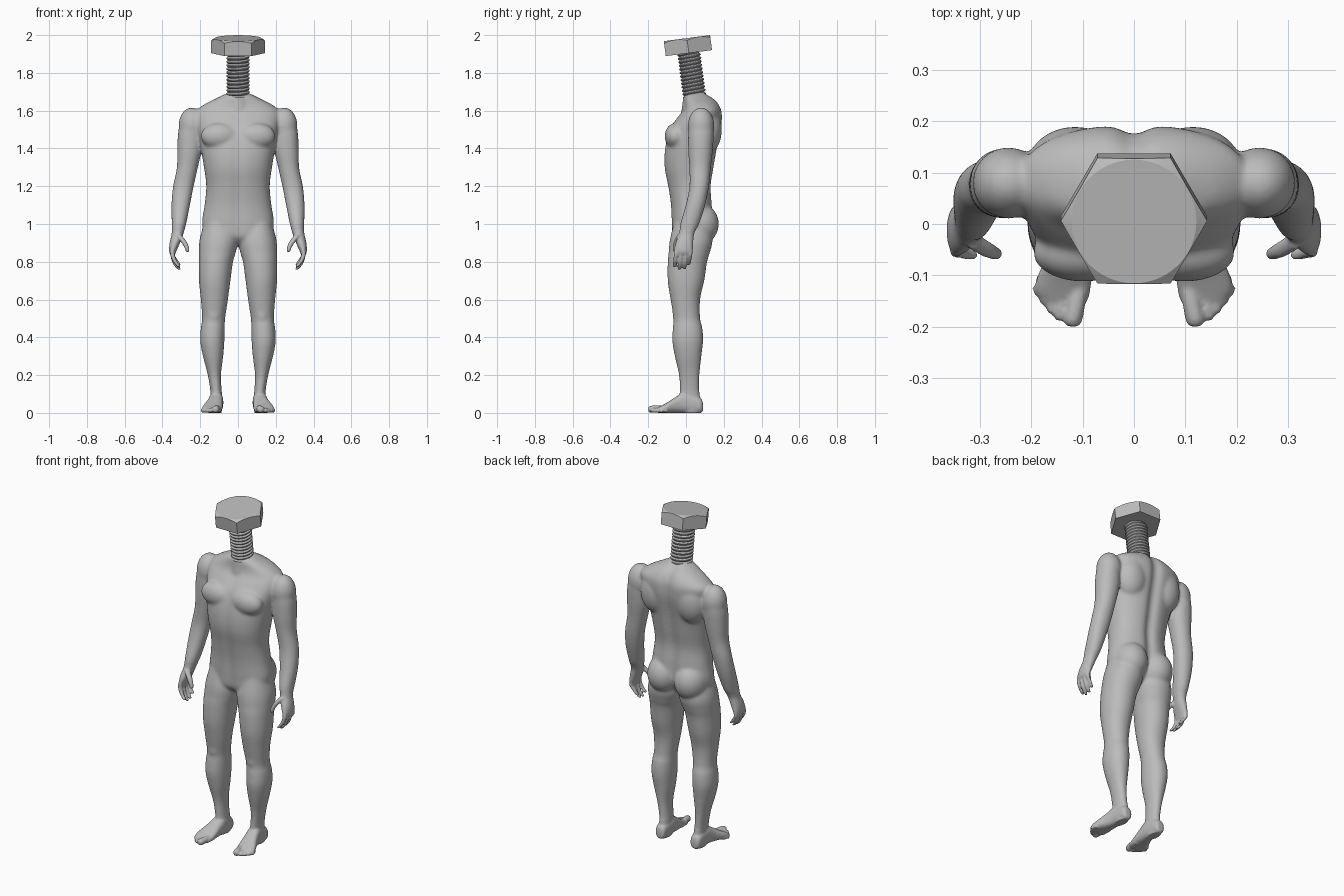
import bpy, bmesh, math
from mathutils import Matrix

if "Cube" in bpy.data.objects:
    bpy.data.objects.remove(bpy.data.objects["Cube"])

grey = bpy.data.materials.new("plain grey")
grey.diffuse_color = (0.5, 0.5, 0.5, 1)
grey.use_nodes = True
grey.node_tree.nodes["Principled BSDF"].inputs["Base Color"].default_value = grey.diffuse_color


def make_object(name, bm):
    bmesh.ops.recalc_face_normals(bm, faces=bm.faces)
    me = bpy.data.meshes.new(name)
    bm.to_mesh(me)
    bm.free()
    me.materials.append(grey)
    ob = bpy.data.objects.new(name, me)
    bpy.context.collection.objects.link(ob)
    bpy.ops.object.select_all(action='DESELECT')
    ob.select_set(True)
    bpy.context.view_layer.objects.active = ob
    return ob


def skin(bm, rings):
    """Bridge rings of points and cap both ends."""
    vs = [[bm.verts.new(p) for p in r] for r in rings]
    n = len(vs[0])
    for a, b in zip(vs, vs[1:]):
        for i in range(n):
            bm.faces.new((a[i], a[(i + 1) % n], b[(i + 1) % n], b[i]))
    bm.faces.new(vs[0])
    bm.faces.new(vs[-1])


def spline(rows, steps=5):
    """Catmull-Rom interpolation of whole section rows."""
    p = [rows[0]] + list(rows) + [rows[-1]]
    out = []
    for i in range(1, len(p) - 2):
        for k in range(steps):
            t = k / steps
            out.append([0.5 * (2*b + (c - a)*t + (2*a - 5*b + 4*c - d)*t*t
                               + (3*b - a - 3*c + d)*t**3)
                        for a, b, c, d in zip(*p[i-1:i+3])])
    return out + [list(rows[-1])]


def loft(bm, rows, axis='z', sides=(1, -1), power=2.1, seg=32, groove=False):
    """Rows: position on axis, then low/high of the two cross directions."""
    rows = spline(rows)
    for s in sides:
        rings = []
        for t, a0, a1, b0, b1 in rows:
            ring = []
            for i in range(seg):
                w = 2 * math.pi * (i + 0.5) / seg
                c, d = (math.copysign(abs(f(w)) ** (2 / power), f(w)) for f in (math.cos, math.sin))
                a = (a0 + a1) / 2 + c * (a1 - a0) / 2
                b = (b0 + b1) / 2 + d * (b1 - b0) / 2
                if groove:
                    dip = math.exp(-(a / 0.028) ** 2)
                    b -= dip * (0.02 if d > 0 else -0.007)
                ring.append((s*a, b, t) if axis == 'z' else (s*a, t, b))
            rings.append(ring)
        skin(bm, rings)


def muscle(bm, c, r):
    for s in (1, -1):
        m = Matrix.Translation((s*c[0], c[1], c[2])) @ Matrix.Diagonal((*r, 1))
        bmesh.ops.create_uvsphere(bm, u_segments=32, v_segments=20, radius=1, matrix=m)


def digit(bm, pts, axis):
    """Finger or toe: x, y, z, radius points, with a rounded tip."""
    rows = []
    for x, y, z, r in pts:
        t, b = (z, y) if axis == 'z' else (y, z)
        rows.append((t, x - r, x + r, b - r, b + r))
    loft(bm, rows, axis, power=2, seg=16)


body = bmesh.new()

# torso and neck stump
loft(body, [(0.89, -.06, .06, -.03, .07), (0.93, -.16, .16, -.07, .11),
            (1.0, -.19, .19, -.077, .14), (1.1, -.177, .177, -.082, .14),
            (1.2, -.168, .168, -.097, .135), (1.3, -.18, .18, -.116, .15),
            (1.4, -.197, .197, -.113, .167), (1.5, -.215, .215, -.088, .188),
            (1.56, -.225, .225, -.05, .193), (1.6, -.22, .22, -.02, .19),
            (1.635, -.175, .175, -.01, .175), (1.66, -.125, .125, -.01, .155),
            (1.685, -.075, .075, 0, .12), (1.70, -.04, .04, .04, .10)],
     sides=(1,), power=2.3, seg=96, groove=True)
loft(body, [(1.56, -.08, .08, -.03, .14), (1.63, -.07, .07, -.02, .13),
            (1.67, -.067, .067, -.016, .115), (1.682, -.066, .066, -.014, .112)], sides=(1,))

# chest, shoulder blades, shoulders, buttocks, kneecaps
muscle(body, (.098, -.055, 1.465), (.10, .058, .07))
muscle(body, (.115, .11, 1.5), (.095, .08, .13))
muscle(body, (.245, .08, 1.52), (.07, .07, .097))
muscle(body, (.088, .072, 1.0), (.095, .102, .11))
muscle(body, (.127, -.03, .52), (.042, .042, .06))

# legs
loft(body, [(1.02, .03, .175, -.06, .11), (.92, .0, .203, -.085, .14),
            (.85, .012, .208, -.092, .127), (.8, .026, .208, -.097, .112),
            (.7, .04, .207, -.097, .097), (.6, .053, .197, -.082, .075),
            (.5, .068, .19, -.066, .075), (.45, .07, .197, -.07, .087),
            (.38, .072, .2, -.073, .091), (.3, .078, .186, -.06, .082),
            (.2, .09, .16, -.038, .072), (.1, .085, .145, -.033, .072),
            (.03, .083, .148, -.03, .088), (.0, .088, .142, -.02, .08)])

# feet and toes
loft(body, [(.09, .1, .13, .012, .045), (.075, .085, .146, 0, .08),
            (0, .078, .153, 0, .11), (-.05, .08, .165, 0, .087),
            (-.1, .082, .187, 0, .055), (-.13, .085, .192, 0, .038),
            (-.15, .09, .18, 0, .028)], axis='y', power=2.5)
for bx, tx, ty, r in ((.104, .119, -.2, .019), (.131, .145, -.188, .013), (.149, .16, -.175, .012),
                      (.165, .174, -.158, .012), (.179, .187, -.14, .011)):
    digit(body, [(bx, -.1, r, r), ((bx + tx)/2, (ty - .1)/2, r + .003, r*.95),
                 (tx, ty + .015, r, r), (tx, ty + .003, r, r*.7), (tx, ty, r, r*.3)], 'y')

# arms and palms
loft(body, [(1.57, .2, .28, .03, .13), (1.5, .188, .314, .013, .147),
            (1.4, .19, .322, .011, .143), (1.3, .212, .324, .017, .132),
            (1.2, .234, .344, .018, .122), (1.1, .254, .353, -.002, .102),
            (1.0, .274, .351, -.031, .07), (.95, .289, .351, -.037, .044),
            (.9, .307, .362, -.055, .038), (.86, .325, .365, -.062, .036),
            (.84, .332, .36, -.055, .028)])

# fingers and thumbs
for y, tz in ((-.05, .77), (-.024, .757), (.002, .76), (.025, .782)):
    digit(body, [(.342, y, .875, .012), (.347, y - .003, .84, .012), (.335, y - .006, tz + .035, .0115),
                 (.315, y - .01, tz + .008, .01), (.308, y - .011, tz, .005)], 'z')
digit(body, [(.318, -.03, .945, .016), (.29, -.048, .91, .016), (.273, -.056, .88, .013),
             (.268, -.058, .86, .011), (.267, -.058, .85, .005)], 'z')

# fuse into one skin, then soften everything except hands and feet
ob = make_object("body", body)
rm = ob.modifiers.new("fuse", 'REMESH')
rm.mode = 'VOXEL'
rm.voxel_size = 0.0052
bpy.ops.object.modifier_apply(modifier=rm.name)
group = ob.vertex_groups.new(name="soft area")
group.add([v.index for v in ob.data.vertices if v.co.z > .11 and
           not (abs(v.co.x) > .24 and v.co.z < .96)], 1.0, 'REPLACE')
for iters, vg in ((3, ""), (35, "soft area")):
    sm = ob.modifiers.new("soften", 'SMOOTH')
    sm.factor = 0.5
    sm.iterations = iters
    sm.vertex_group = vg
    bpy.ops.object.modifier_apply(modifier=sm.name)
bpy.ops.object.shade_smooth()


def place_bolt(ob, angle):
    ob.location = (0, .005, 1.984)
    ob.rotation_euler = (math.radians(7.4), 0, 0)
    bpy.ops.object.shade_smooth_by_angle(angle=math.radians(angle))


# hexagonal bolt head with a round chamfer on top
head = bmesh.new()
rings = [[], [], []]
for k in range(72):
    a = k * 5
    R = .1235 / math.cos(math.radians(a % 60 - 30))
    c, s = math.cos(math.radians(a)), math.sin(math.radians(a))
    for ring, r, z in zip(rings, (R, R, .1215), (-.08, -(R - .1215) * .58, 0)):
        ring.append((r*c, r*s, z))
skin(head, rings)
place_bolt(make_object("bolt_head", head), 15)

# threaded shaft: one helical ridge
shaft = bmesh.new()
N, pitch, prof = 48, .019, ((0, .054), (.35, .0618), (.6, .0618), (.95, .054))
grid = []
for turn in range(14):
    for f, r in prof:
        grid.append([shaft.verts.new((r * math.cos(2*math.pi*i/N), r * math.sin(2*math.pi*i/N),
                     -.335 + pitch * (turn + f + i/N))) for i in range(N + 1)])
for a, b in zip(grid, grid[1:]):
    for i in range(N):
        shaft.faces.new((a[i], a[i+1], b[i+1], b[i]))
bmesh.ops.remove_doubles(shaft, verts=shaft.verts, dist=1e-5)
place_bolt(make_object("bolt_thread", shaft), 30)
